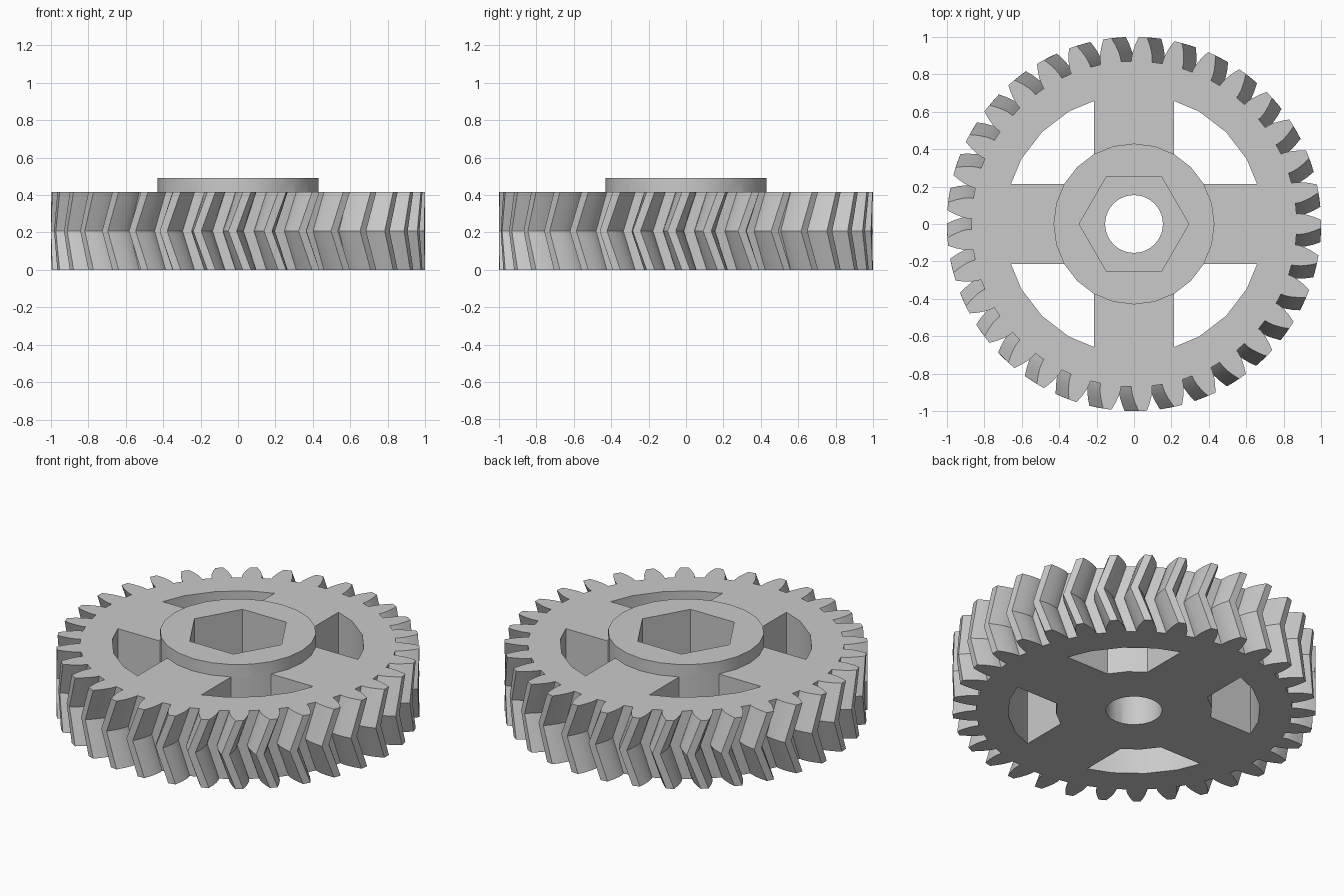
import bpy, bmesh
from math import sin, cos, radians, pi

TEETH, HEIGHT, HUB_TOP = 33, 0.415, 0.49
PITCH = 360 / TEETH
TWIST = 4.4                  # turn of each half of the herringbone
HUB_R, SPOKE = 0.43, 0.215

old = bpy.data.objects.get("Cube")
if old:
    bpy.data.objects.remove(old)

grey = bpy.data.materials.new("plain grey")
grey.use_nodes = True
grey.diffuse_color = (0.59, 0.59, 0.59, 1)
grey.node_tree.nodes["Principled BSDF"].inputs["Base Color"].default_value = grey.diffuse_color


def polar(r, deg):
    return r * cos(radians(deg)), r * sin(radians(deg))


def circle(r, n):
    return [polar(r, 360 * i / n) for i in range(n)]


def loft(name, layers):
    """Solid through stacked outlines given as (z, points)."""
    bm = bmesh.new()
    rings = [[bm.verts.new((x, y, z)) for x, y in pts] for z, pts in layers]
    bm.faces.new(rings[0][::-1])
    bm.faces.new(rings[-1])
    for low, high in zip(rings, rings[1:]):
        n = len(low)
        for i in range(n):
            j = (i + 1) % n
            bm.faces.new((low[i], low[j], high[j], high[i]))
    bmesh.ops.recalc_face_normals(bm, faces=bm.faces)
    mesh = bpy.data.meshes.new(name)
    bm.to_mesh(mesh)
    bm.free()
    mesh.materials.append(grey)
    obj = bpy.data.objects.new(name, mesh)
    bpy.context.collection.objects.link(obj)
    return obj


def combine(target, tool, operation):
    """Apply a boolean and discard the tool."""
    bpy.context.view_layer.objects.active = target
    mod = target.modifiers.new("combine", 'BOOLEAN')
    mod.operation, mod.object, mod.solver = operation, tool, 'EXACT'
    bpy.ops.object.modifier_apply(modifier=mod.name)
    bpy.data.objects.remove(tool)


# Tooth ring: involute flanks, each half twists away from the middle plane
flank = [(0.87, -3.6), (0.89, -3.55), (0.92, -3.15), (0.96, -2.3), (1.0, -1.25)]
tooth = flank + [(r, -a) for r, a in reversed(flank)]


def gear_outline(turn):
    return [polar(r, a + i * PITCH + turn) for i in range(TEETH) for r, a in tooth]


gear = loft("herringbone_gear", [(0, gear_outline(0)),
                                 (HEIGHT / 2, gear_outline(-TWIST)),
                                 (HEIGHT, gear_outline(0))])

# Raised hub
combine(gear, loft("hub", [(0.41, circle(HUB_R, 24)), (HUB_TOP, circle(HUB_R, 24))]), 'UNION')

# Four windows between the spokes
outer = [(0.657, SPOKE)] + [polar(0.695, a) for a in (30, 45, 60)] + [(SPOKE, 0.657)]
inner = [polar(HUB_R, a) for a in (60, 45, 30)]
for k in range(4):
    c, s = round(cos(k * pi / 2)), round(sin(k * pi / 2))
    window = [(x * c - y * s, x * s + y * c) for x, y in outer + inner]
    combine(gear, loft("window_cutter", [(-0.1, window), (0.412, window), (0.6, window)]), 'DIFFERENCE')

# Bolt bore and hexagonal nut pocket
combine(gear, loft("bore_cutter", [(-0.1, circle(0.155, 24)), (0.6, circle(0.155, 24))]), 'DIFFERENCE')
combine(gear, loft("hex_cutter", [(0.195, circle(0.293, 6)), (0.6, circle(0.293, 6))]), 'DIFFERENCE')

gear.select_set(True)
bpy.context.view_layer.objects.active = gear
bpy.ops.object.shade_smooth_by_angle(angle=radians(20))
